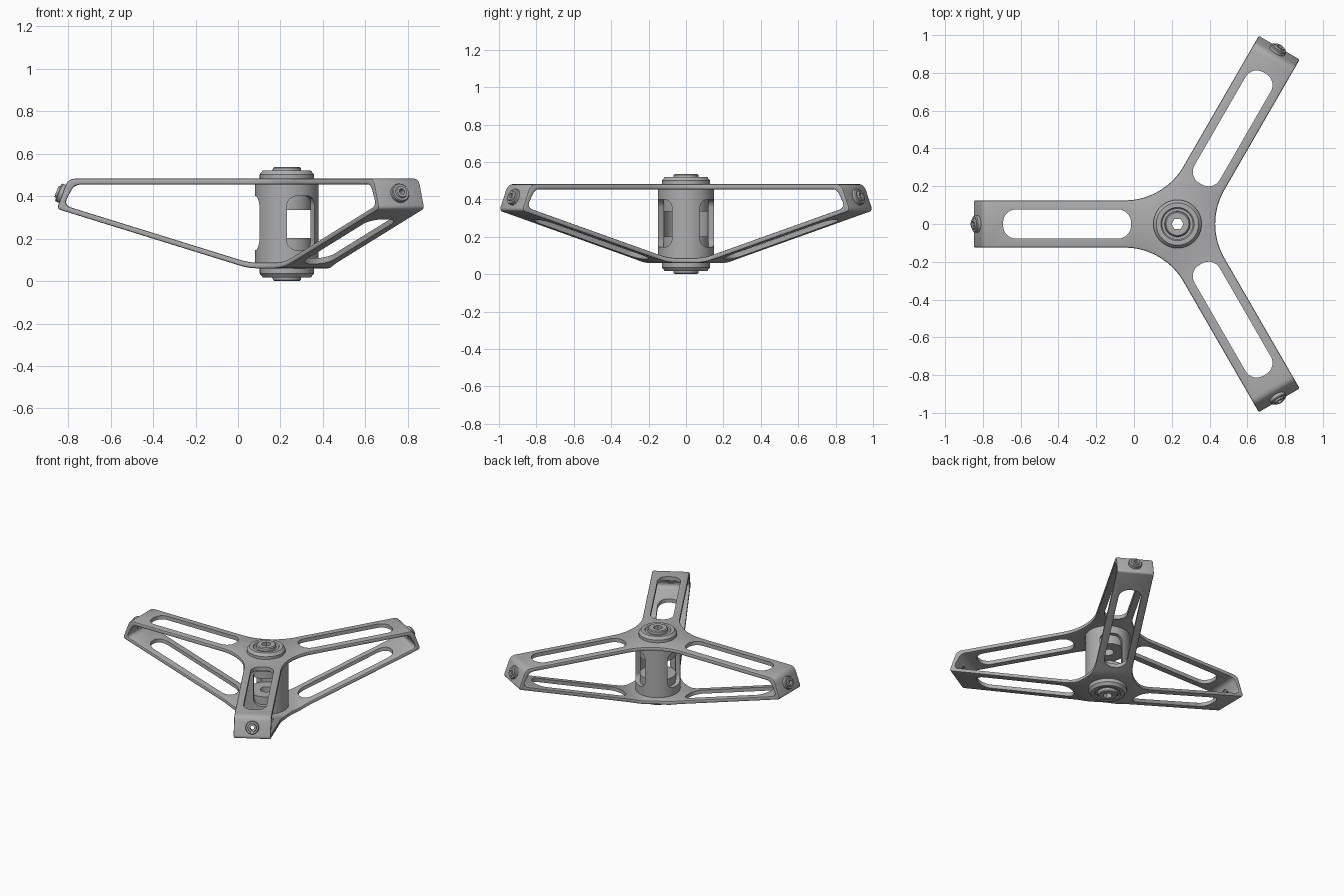
import bpy, bmesh
from math import radians, pi, sin, cos, sqrt, tan
from mathutils import Matrix, Vector

if "Cube" in bpy.data.objects:
    bpy.data.objects.remove(bpy.data.objects["Cube"], do_unlink=True)

metal = bpy.data.materials.new("light_grey_metal")
metal.use_nodes = True
grey = (0.42, 0.42, 0.42, 1)
metal.diffuse_color = grey
bsdf = next(n for n in metal.node_tree.nodes if n.type == 'BSDF_PRINCIPLED')
bsdf.inputs["Base Color"].default_value = grey
bsdf.inputs["Roughness"].default_value = 0.6

HUB = Matrix.Translation((0.23, 0, 0))
ARMS = [HUB @ Matrix.Rotation(radians(a), 4, 'Z') for a in (180, 60, -60)]
HALF = 0.125          # half width of an arm
HEIGHT = 0.537


def make(name, bm):
    bmesh.ops.remove_doubles(bm, verts=bm.verts, dist=1e-5)
    bmesh.ops.recalc_face_normals(bm, faces=bm.faces)
    mesh = bpy.data.meshes.new(name)
    bm.to_mesh(mesh)
    bm.free()
    mesh.materials.append(metal)
    ob = bpy.data.objects.new(name, mesh)
    bpy.context.collection.objects.link(ob)
    return ob


def activate(ob):
    bpy.ops.object.select_all(action='DESELECT')
    ob.select_set(True)
    bpy.context.view_layer.objects.active = ob


def smooth(ob):
    activate(ob)
    bpy.ops.object.shade_smooth_by_angle(angle=radians(30))


def cut(ob, cutter):
    cutter.hide_render = True
    mod = ob.modifiers.new("cut", 'BOOLEAN')
    mod.operation, mod.solver, mod.object = 'DIFFERENCE', 'EXACT', cutter
    activate(ob)
    bpy.ops.object.modifier_apply(modifier=mod.name)
    bpy.data.objects.remove(cutter, do_unlink=True)


def lathe(name, profile, matrix, steps=48):
    """Closed (radius, height) ring profile turned around local z."""
    bm = bmesh.new()
    rings = [[bm.verts.new(matrix @ Vector((r * cos(2 * pi * k / steps), r * sin(2 * pi * k / steps), h)))
              for r, h in profile] for k in range(steps)]
    for k, ring in enumerate(rings):
        nxt = rings[(k + 1) % steps]
        for j in range(len(profile)):
            i = j - 1
            bm.faces.new((ring[i], nxt[i], nxt[j], ring[j]))
    return make(name, bm)


def prism(points, low, high, matrix):
    bm = bmesh.new()
    face = bm.faces.new([bm.verts.new((x, y, low)) for x, y in points])
    out = bmesh.ops.extrude_face_region(bm, geom=[face])
    for v in out["geom"]:
        if isinstance(v, bmesh.types.BMVert):
            v.co.z = high
    bm.transform(matrix)
    return make("cutter", bm)


def polygon(radius, sides):
    return [(radius * cos(2 * pi * k / sides), radius * sin(2 * pi * k / sides)) for k in range(sides)]


def rounded_rect(x0, x1, y0, y1, r, n=8):
    corners = ((x1 - r, y1 - r), (x0 + r, y1 - r), (x0 + r, y0 + r), (x1 - r, y0 + r))
    return [(cx + r * cos(pi / 2 * (q + k / n)), cy + r * sin(pi / 2 * (q + k / n)))
            for q, (cx, cy) in enumerate(corners) for k in range(n + 1)]


def corner(a, b, c, size, n=6):
    """Rounded corner at b between a and c."""
    a, b, c = Vector(a), Vector(b), Vector(c)
    p, q = b + (a - b).normalized() * size, b + (c - b).normalized() * size
    return [tuple(p.lerp(b, k / n).lerp(b.lerp(q, k / n), k / n)) for k in range(n + 1)]


# Plan half width: hub sector, then a concave fillet into the straight arm
FILLET, START, END = 0.36, 0.10, 0.28


def width(r):
    if r <= START:
        return r * tan(pi / 3)
    if r >= END:
        return HALF
    return HALF + FILLET - sqrt(FILLET ** 2 - (END - r) ** 2)


# Underside height: flat at the hub, bending up into the sloping strut
def under(r):
    if r < 0.14:
        return 0.06
    if r < 0.22:
        return 0.06 + 0.31 * (r - 0.14) ** 2 / 0.16
    return 0.06 + 0.31 * (r - 0.18)


def loop_profile(base, top, low_tip, high_tip, low_round, high_round):
    """Side profile of one arm, from hub underside round the tip to hub top."""
    near = [0] + [START + (END - START) * k / 12 for k in range(13)]
    lower = [(r, under(r) + base) for r in near]
    upper = [(r, top) for r in reversed(near)]
    a, b = (low_tip, under(low_tip) + base), (high_tip, top)
    return lower + corner(lower[-1], a, b, low_round) + corner(a, b, upper[0], high_round) + upper


# Three-armed frame
outer = loop_profile(0, 0.482, 1.083, 1.03, 0.02, 0.035)
inner = loop_profile(0.027, 0.454, 1.052, 1.0, 0.04, 0.03)
bm = bmesh.new()
for arm in ARMS:
    rows = [[bm.verts.new(arm @ Vector((r, s * width(r), z))) for r, z in path]
            for path in (outer, inner) for s in (1, -1)]
    ol, orr, il, ir = rows
    last = len(outer) - 2
    for i in range(last + 1):
        pairs = [(ol, orr), (il, ir)]
        if 0 < i < last:
            pairs += [(ol, il), (orr, ir)]
        for p, q in pairs:
            bm.faces.new((p[i], p[i + 1], q[i + 1], q[i]))
frame = make("three_arm_frame", bm)
bev = frame.modifiers.new("bevel", 'BEVEL')
bev.width, bev.segments, bev.limit_method, bev.angle_limit = 0.008, 2, 'ANGLE', radians(40)
bev.use_clamp_overlap = False
activate(frame)
bpy.ops.object.modifier_apply(modifier=bev.name)

# Long slots through the arms, tip holes and hub bore
tips = []
for arm in ARMS:
    cut(frame, prism(rounded_rect(0.246, 0.923, -0.077, 0.077, 0.068), 0, 0.6, arm))
    normal = Vector((0.141, 0, 0.055)).to_track_quat('Z', 'Y').to_matrix().to_4x4()
    tip = arm @ Matrix.Translation((1.055, 0, 0.41)) @ normal
    tips.append(tip)
    cut(frame, prism(polygon(0.026, 24), -0.1, 0.1, tip))
cut(frame, prism(polygon(0.1, 48), -0.1, 0.6, HUB))
smooth(frame)

# Bolt bosses on the arm tips
for side, tip in zip(("right", "back_left", "front_left"), tips):
    smooth(lathe(side + "_tip_boss", [(0.014, -0.02), (0.028, -0.02), (0.028, -0.004), (0.045, -0.004),
                                      (0.045, 0.018), (0.041, 0.023), (0.03, 0.023), (0.027, 0.032),
                                      (0.014, 0.032)], tip, 24))

# Hub tube with a rounded window facing each arm
tube = lathe("hub_tube", [(0.12, 0.07), (0.15, 0.07), (0.15, 0.47), (0.12, 0.47)], HUB, 64)
for arm in ARMS:
    facing = arm @ Matrix(((0, 0, 1, 0), (1, 0, 0, 0), (0, 1, 0, 0), (0, 0, 0, 1)))
    cut(tube, prism(rounded_rect(-0.075, 0.075, 0.145, 0.40, 0.045), 0.02, 0.3, facing))
smooth(tube)

# Inner bearings and end caps, mirrored top to bottom
flip = Matrix.Translation((0, 0, HEIGHT)) @ Matrix.Scale(-1, 4, (0, 0, 1))
for end, matrix in (("top", HUB), ("bottom", HUB @ flip)):
    smooth(lathe(end + "_bearing", [(0.04, 0.335), (0.121, 0.335), (0.121, 0.475), (0.04, 0.475)], matrix))
    cap = lathe(end + "_cap", [(0.022, 0.465), (0.128, 0.465), (0.128, 0.502), (0.112, 0.521), (0.088, 0.521),
                               (0.082, 0.514), (0.068, 0.514), (0.066, 0.531), (0.06, HEIGHT),
                               (0.022, HEIGHT)], matrix)
    cut(cap, prism(polygon(0.032, 6), 0.4, 0.6, matrix))
    smooth(cap)
